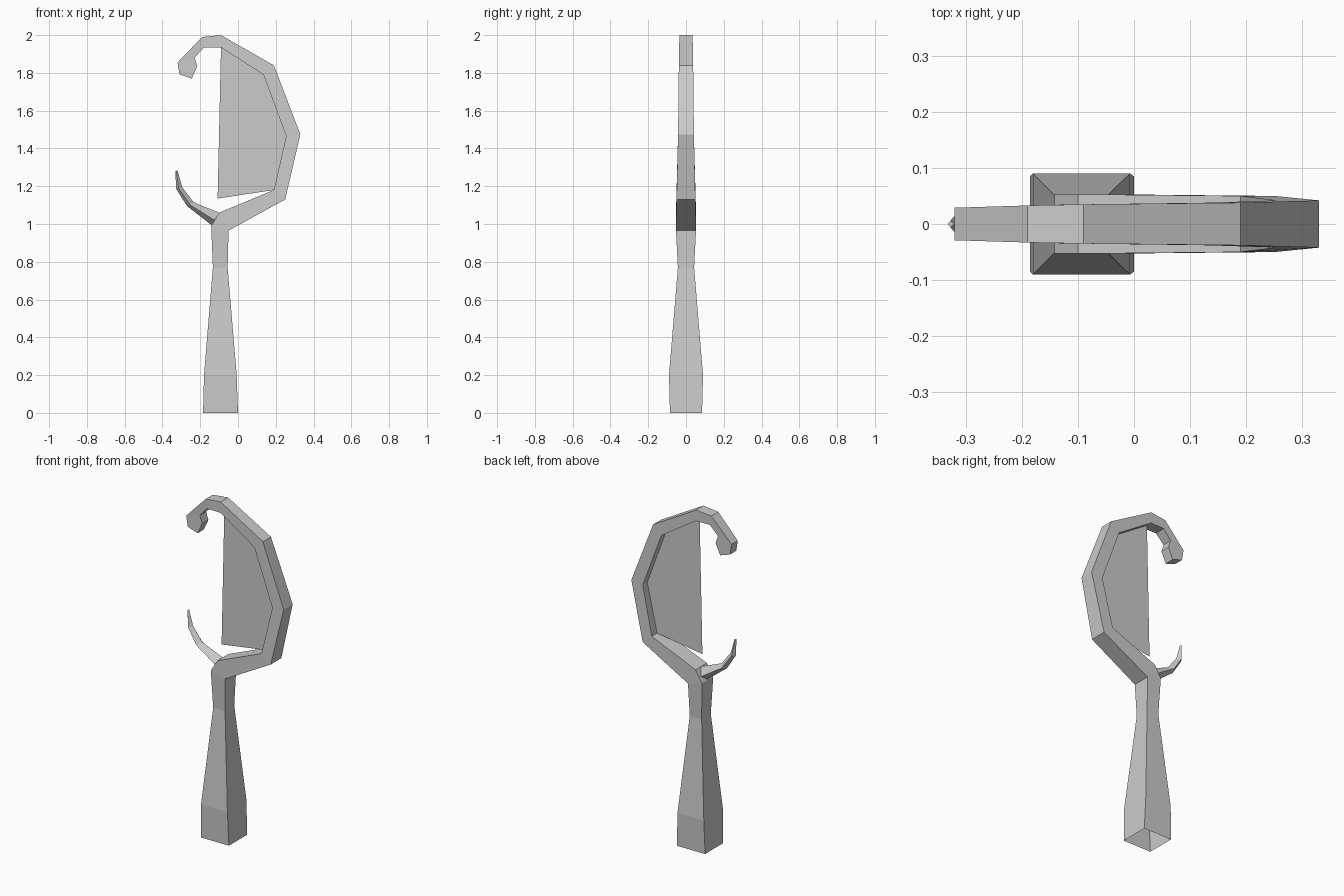
import bpy
import bmesh

cube = bpy.data.objects.get("Cube")
if cube:
    bpy.data.objects.remove(cube)

grey = bpy.data.materials.new("plain grey")
grey.use_nodes = True
colour = (0.6, 0.6, 0.6, 1)
grey.diffuse_color = colour
grey.node_tree.nodes["Principled BSDF"].inputs["Base Color"].default_value = colour


def finish(bm, name, solid=True):
    """Turn a bmesh into a flat-shaded object."""
    if solid:
        bmesh.ops.remove_doubles(bm, verts=bm.verts, dist=0.0005)
        bmesh.ops.recalc_face_normals(bm, faces=bm.faces)
    mesh = bpy.data.meshes.new(name)
    bm.to_mesh(mesh)
    bm.free()
    mesh.materials.append(grey)
    obj = bpy.data.objects.new(name, mesh)
    bpy.context.collection.objects.link(obj)


def loft(name, rings, cap_start, cap_end):
    """Skin a chain of four-cornered rings."""
    bm = bmesh.new()
    loops = [[bm.verts.new(p) for p in ring] for ring in rings]
    for a, b in zip(loops, loops[1:]):
        for i in range(4):
            j = (i + 1) % 4
            bm.faces.new((a[i], a[j], b[j], b[i]))
    if cap_start:
        bm.faces.new(loops[0][::-1])
    if cap_end:
        bm.faces.new(loops[-1])
    finish(bm, name)


def box_ring(inner, outer, h):
    (a, b), (c, d) = inner, outer
    return [(a, -h, b), (c, -h, d), (c, h, d), (a, h, b)]


def diamond_ring(inner, outer, h):
    (a, b), (c, d) = inner, outer
    mx, mz = c + (a - c) * 0.4, d + (b - d) * 0.4
    return [(a, 0, b), (mx, -h, mz), (c, 0, d), (mx, h, mz)]


# Handle, open at the foot: inner edge, outer edge, half depth
handle = [
    ((-0.185, 0), (0, 0), 0.085),
    ((-0.18, 0.2), (-0.007, 0.2), 0.09),
    ((-0.133, 0.77), (-0.055, 0.77), 0.043),
    ((-0.142, 0.99), (-0.05, 0.965), 0.053),
]
# Curved frame ending in a hook
inner_curve = [(0.19, 1.18), (0.255, 1.465), (0.135, 1.79), (-0.09, 1.935)]
outer_curve = [(0.25, 1.13), (0.33, 1.475), (0.19, 1.84), (-0.09, 2.0)]
frame = [((-0.1, 1.06), (-0.05, 0.965), 0.053)]
frame += list(zip(inner_curve, outer_curve, (0.05, 0.042, 0.038, 0.035)))
hook = [
    ((-0.18, 1.935), (-0.19, 1.99), 0.033),
    ((-0.23, 1.88), (-0.32, 1.855), 0.029),
    ((-0.215, 1.835), (-0.31, 1.792), 0.029),
    ((-0.215, 1.835), (-0.245, 1.77), 0.029),
]
loft("handle_and_hooked_frame",
     [box_ring(*s) for s in handle + frame + hook], False, True)

# Curved thorn on the side of the neck
thorn = [
    ((-0.1, 1.06), (-0.135, 0.99), 0.035),
    ((-0.235, 1.115), (-0.27, 1.095), 0.028),
    ((-0.295, 1.195), (-0.327, 1.185), 0.02),
    ((-0.32, 1.283), (-0.332, 1.28), 0.006),
]
loft("thorn", [diamond_ring(*s) for s in thorn], True, True)

# Thin pane filling the frame
bm = bmesh.new()
outline = [(-0.108, 1.135)] + inner_curve
bm.faces.new([bm.verts.new((x, 0, z)) for x, z in outline])
finish(bm, "pane", False)
